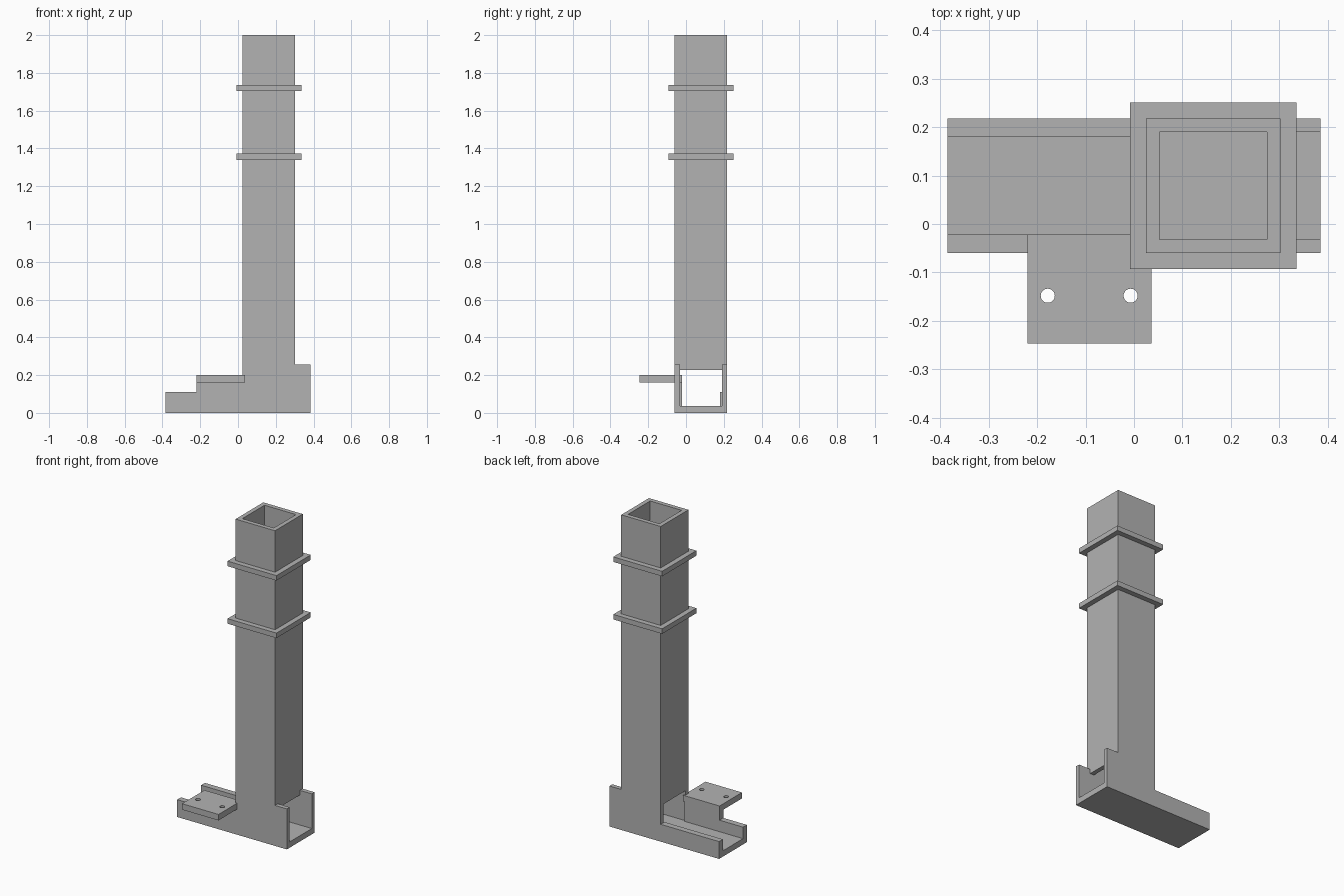
import bpy, bmesh
from mathutils import Matrix, Vector

if "Cube" in bpy.data.objects:
    bpy.data.objects.remove(bpy.data.objects["Cube"], do_unlink=True)

GREY = bpy.data.materials.new("plain_grey")
GREY.use_nodes = True
COLOUR = (0.45, 0.45, 0.45, 1)
GREY.diffuse_color = COLOUR
GREY.node_tree.nodes["Principled BSDF"].inputs["Base Color"].default_value = COLOUR

# Shared dimensions
END = 0.385                      # half length of the base channel
FRONT, BACK = -0.06, 0.218       # outer faces of channel and post
LEFT, RIGHT = 0.025, 0.302       # outer faces of the post
THIN, THICK = 0.028, 0.038       # post wall, low channel wall
FLOOR, RIM, TOP = 0.037, 0.257, 2.0


def finish(name, bm):
    bmesh.ops.recalc_face_normals(bm, faces=bm.faces)
    mesh = bpy.data.meshes.new(name)
    bm.to_mesh(mesh)
    bm.free()
    mesh.materials.append(GREY)
    obj = bpy.data.objects.new(name, mesh)
    bpy.context.collection.objects.link(obj)
    return obj


def box(name, x, y, z):
    bm = bmesh.new()
    size = Vector((x[1] - x[0], y[1] - y[0], z[1] - z[0]))
    centre = Vector((x[0] + x[1], y[0] + y[1], z[0] + z[1])) / 2
    bmesh.ops.create_cube(bm, size=1, matrix=Matrix.LocRotScale(centre, None, size))
    return finish(name, bm)


def panel(name, outline, y0, y1):
    """Extrude an x-z outline from y0 to y1."""
    bm = bmesh.new()
    face = bm.faces.new([bm.verts.new((x, y0, z)) for x, z in outline])
    # Keep the starting face so that the solid is closed
    new = bmesh.ops.extrude_face_region(bm, geom=[face], use_keep_orig=True)["geom"]
    bmesh.ops.translate(bm, vec=(0, y1 - y0, 0), verts=[v for v in new if isinstance(v, bmesh.types.BMVert)])
    return finish(name, bm)


def collar(name, z0, z1, reach):
    """Square ring that fits closely round the post."""
    bm = bmesh.new()
    loops = []
    for grow, z in ((0, z0), (reach, z0), (reach, z1), (0, z1)):
        a, b, c, d = LEFT - grow, RIGHT + grow, FRONT - grow, BACK + grow
        loops.append([bm.verts.new((x, y, z)) for x, y in ((a, c), (b, c), (b, d), (a, d))])
    for i in range(4):
        p, q = loops[i], loops[(i + 1) % 4]
        for j in range(4):
            k = (j + 1) % 4
            bm.faces.new((p[j], p[k], q[k], q[j]))
    return finish(name, bm)


# Base channel
box("channel_floor", (-END, END), (FRONT, BACK), (0, FLOOR))
box("low_back_wall", (-END, LEFT), (BACK - THICK, BACK), (FLOOR, 0.11))
panel("low_front_wall", [(-END, FLOOR), (LEFT, FLOOR), (LEFT, 0.162), (-0.22, 0.162),
                         (-0.22, 0.11), (-END, 0.11)], FRONT, FRONT + THICK)

# Post: front and back panels run down into the channel, sides stop above it
outline = [(LEFT, FLOOR), (END, FLOOR), (END, RIM), (RIGHT, RIM), (RIGHT, TOP), (LEFT, TOP)]
panel("post_front", outline, FRONT, FRONT + THIN)
panel("post_back", outline, BACK - THIN, BACK)
for side, x in (("right", LEFT), ("left", RIGHT - THIN)):
    box("post_side_" + side, (x, x + THIN), (FRONT + THIN, BACK - THIN), (0.228, TOP))

# Collars
collar("lower_collar", 1.34, 1.372, 0.033)
collar("upper_collar", 1.705, 1.737, 0.033)

# Mounting plate with two screw holes
plate = box("mounting_plate", (-0.22, 0.036), (-0.247, FRONT + THICK), (0.162, 0.2))
for i, x in enumerate((-0.178, -0.007)):
    bm = bmesh.new()
    bmesh.ops.create_cone(bm, cap_ends=True, segments=32, radius1=0.0145, radius2=0.0145,
                          depth=0.2, matrix=Matrix.Translation((x, -0.148, 0.18)))
    cutter = finish(f"screw_hole_cutter_{i + 1}", bm)
    cutter.hide_render = True
    cutter.hide_viewport = True
    cut = plate.modifiers.new("screw_hole", "BOOLEAN")
    cut.operation = "DIFFERENCE"
    cut.solver = "EXACT"
    cut.object = cutter
